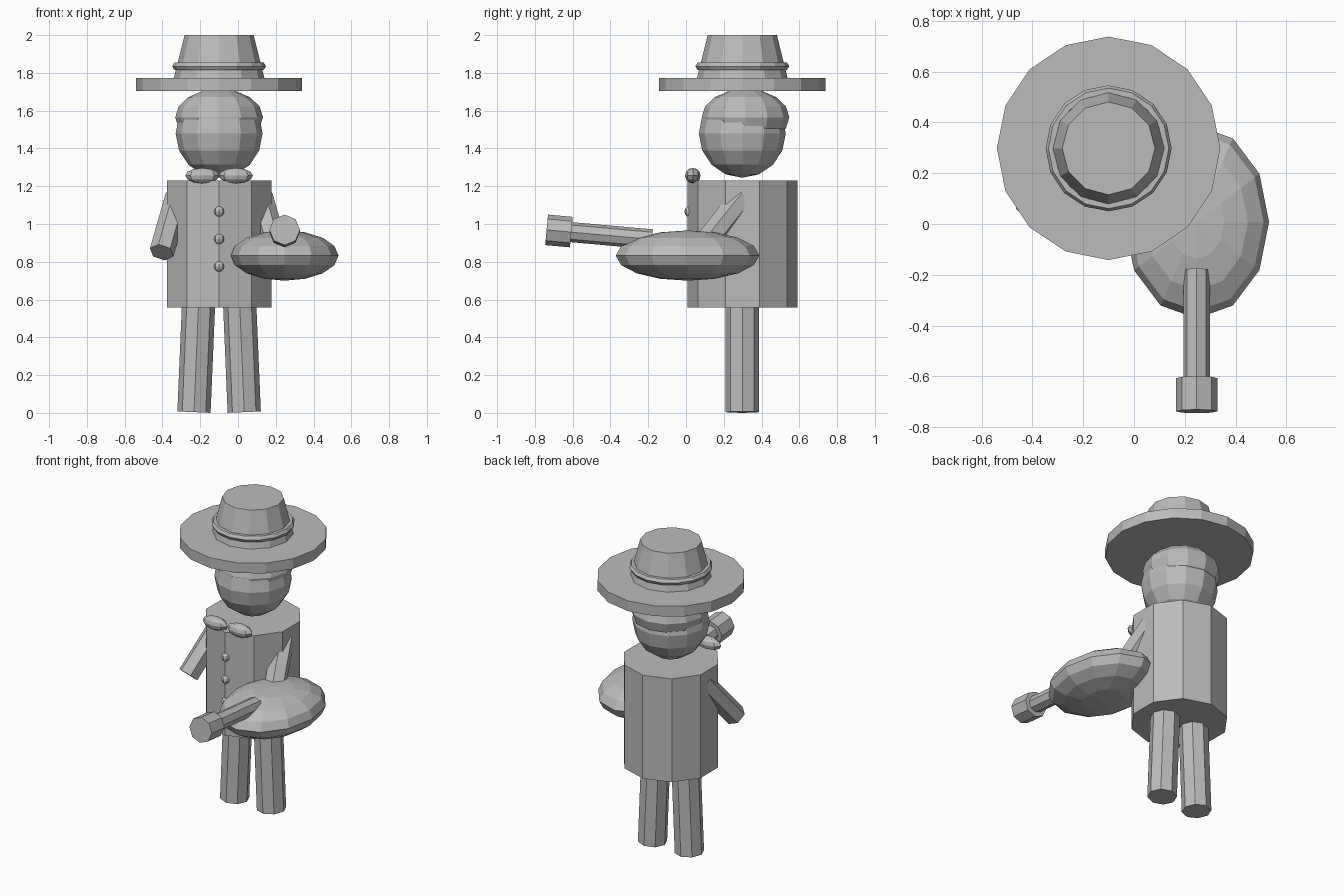
import bpy, bmesh, math
from mathutils import Vector, Matrix

if "Cube" in bpy.data.objects:
    bpy.data.objects.remove(bpy.data.objects["Cube"])

CX, CY = -0.10, 0.298      # axis of the figure

grey = bpy.data.materials.new("plain grey")
grey.diffuse_color = (0.5, 0.5, 0.5, 1)
grey.use_nodes = True
grey.node_tree.nodes["Principled BSDF"].inputs["Base Color"].default_value = grey.diffuse_color


def finish(name, bm):
    me = bpy.data.meshes.new(name)
    bm.to_mesh(me)
    bm.free()
    me.materials.append(grey)
    ob = bpy.data.objects.new(name, me)
    bpy.context.collection.objects.link(ob)
    return ob


def rod(name, a, b, r1, r2, sides):
    """Closed cylinder or cone from point a to point b."""
    a, b = Vector(a), Vector(b)
    d = b - a
    bm = bmesh.new()
    m = Matrix.Translation((a + b) / 2) @ d.to_track_quat('Z', 'Y').to_matrix().to_4x4()
    bmesh.ops.create_cone(bm, cap_ends=True, segments=sides, radius1=r1, radius2=r2,
                          depth=d.length, matrix=m)
    return finish(name, bm)


def ball(name, centre, radii, segs, rings):
    bm = bmesh.new()
    m = Matrix.Translation(centre) @ Matrix.Diagonal((*radii, 1))
    bmesh.ops.create_uvsphere(bm, u_segments=segs, v_segments=rings, radius=1, matrix=m)
    return finish(name, bm)


def ring(name, centre, major, minor, segs, sides):
    bm = bmesh.new()
    loops = []
    for i in range(segs):
        a = 2 * math.pi * i / segs
        loop = []
        for j in range(sides):
            b = 2 * math.pi * j / sides
            r = major + minor * math.cos(b)
            loop.append(bm.verts.new((centre[0] + r * math.cos(a), centre[1] + r * math.sin(a),
                                      centre[2] + minor * math.sin(b))))
        loops.append(loop)
    for i in range(segs):
        p, q = loops[i], loops[(i + 1) % segs]
        for j in range(sides):
            k = (j + 1) % sides
            bm.faces.new((p[j], q[j], q[k], p[k]))
    return finish(name, bm)


# Hat
rod("hat_brim", (CX, CY, 1.705), (CX, CY, 1.772), 0.44, 0.44, 16)
rod("hat_crown", (CX, CY, 1.74), (CX, CY, 2.0), 0.248, 0.183, 12)
ring("hat_band", (CX, CY, 1.835), 0.226, 0.022, 16, 6)

# Head and hair
ball("head", (CX, CY, 1.48), (0.23, 0.23, 0.235), 12, 8)
ball("hair", (CX, CY + 0.017, 1.565), (0.232, 0.232, 0.15), 12, 8)

# Coat and buttons
rod("coat", (CX, CY, 0.557), (CX, CY, 1.231), 0.291, 0.291, 10)
for i, z in enumerate((1.066, 0.92, 0.775)):
    ball(f"button_{i + 1}", (CX, 0.02, z), (0.029, 0.029, 0.029), 8, 6)

# Paired parts, mirrored about the figure's axis
for side, s in (("left", -1), ("right", 1)):
    ball(f"bow_tie_{side}", (CX + s * 0.089, 0.036, 1.256), (0.09, 0.041, 0.041), 8, 6)
    rod(f"leg_{side}", (CX + s * 0.133, CY, 0.004), (CX + s * 0.107, CY, 0.62),
        0.088, 0.088, 8)
    rod(f"arm_{side}", (CX + s * 0.22, 0.30, 1.143), (CX + s * 0.304, 0.065, 0.85),
        0.066, 0.066, 6)

# Stringed instrument
ball("instrument_bowl", (0.247, 0.008, 0.833), (0.285, 0.38, 0.133), 12, 8)
rod("instrument_neck", (0.247, -0.18, 0.919), (0.247, -0.62, 0.958), 0.053, 0.053, 8)
rod("instrument_peg_head", (0.247, -0.607, 0.957), (0.247, -0.738, 0.969), 0.081, 0.081, 8)
